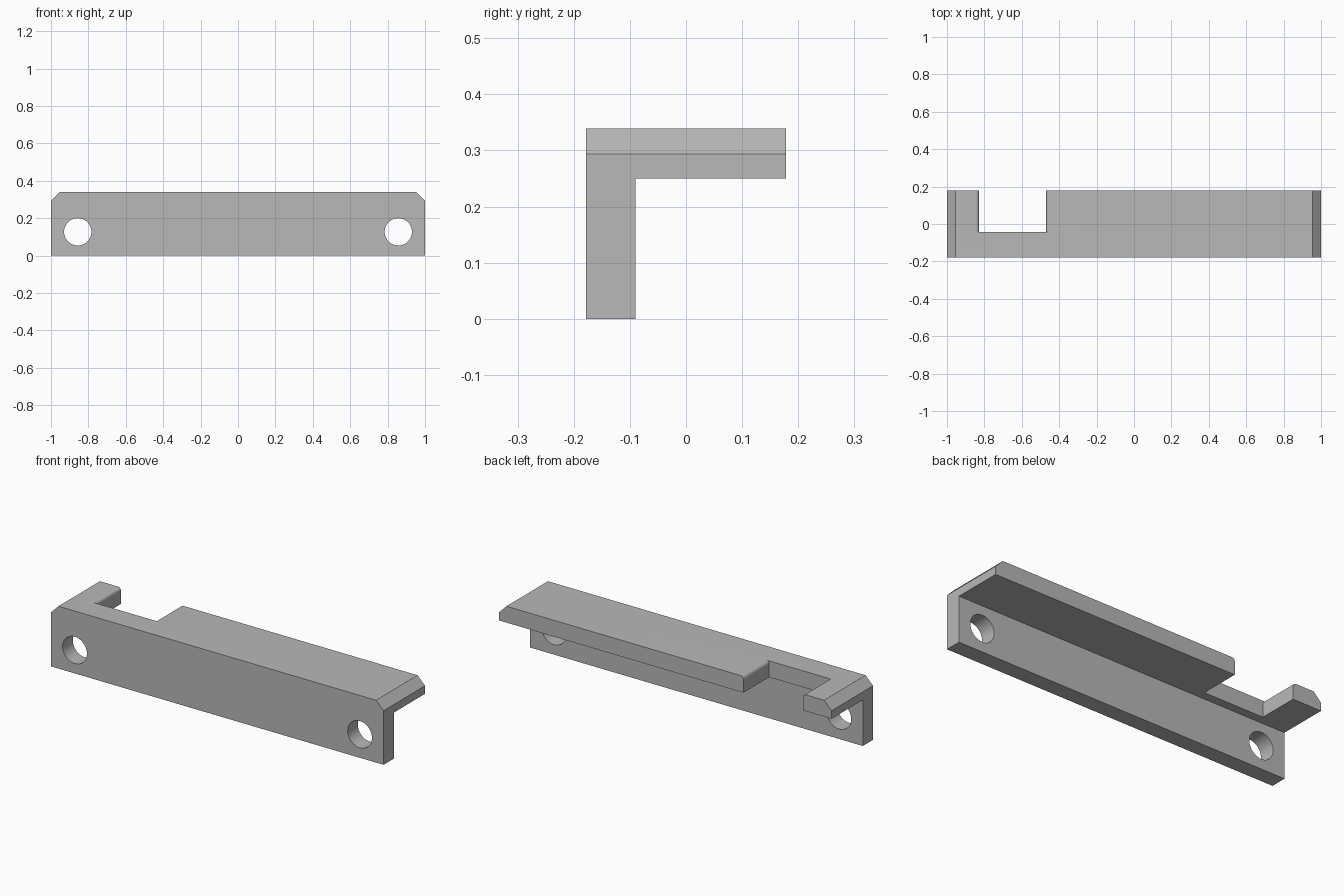
import bpy
import bmesh
import math

default = bpy.data.objects.get("Cube")
if default:
    bpy.data.objects.remove(default, do_unlink=True)

DEPTH, HEIGHT, BEVEL = 0.178, 0.339, 0.045
PLATE_BACK, SHELF_BOTTOM = -0.09, 0.25
NOTCH_LEFT, NOTCH_RIGHT, NOTCH_FRONT = -0.828, -0.47, -0.043
ROUND = 0.018

grey = bpy.data.materials.new("plain grey")
grey.use_nodes = True
colour = (0.48, 0.48, 0.48, 1)
grey.diffuse_color = colour
grey.node_tree.nodes["Principled BSDF"].inputs["Base Color"].default_value = colour


def extrude_profile(name, points, y0, y1):
    """Extrude an x-z outline along y into a solid."""
    bm = bmesh.new()
    face = bm.faces.new([bm.verts.new((x, y0, z)) for x, z in points])
    result = bmesh.ops.extrude_face_region(bm, geom=[face])
    moved = [v for v in result["geom"] if isinstance(v, bmesh.types.BMVert)]
    bmesh.ops.translate(bm, verts=moved, vec=(0, y1 - y0, 0))
    bmesh.ops.recalc_face_normals(bm, faces=bm.faces)
    mesh = bpy.data.meshes.new(name)
    bm.to_mesh(mesh)
    bm.free()
    mesh.materials.append(grey)
    obj = bpy.data.objects.new(name, mesh)
    bpy.context.collection.objects.link(obj)
    return obj


def cut(target, cutter):
    """Subtract the cutter, then discard it."""
    cutter.hide_render = True
    mod = target.modifiers.new("cut", 'BOOLEAN')
    mod.operation, mod.solver, mod.object = 'DIFFERENCE', 'EXACT', cutter
    bpy.context.view_layer.objects.active = target
    bpy.ops.object.modifier_apply(modifier=mod.name)
    bpy.data.objects.remove(cutter, do_unlink=True)


def arc(cx, cz, radius, start, end, steps):
    angles = [math.radians(start + (end - start) * i / steps) for i in range(steps + 1)]
    return [(cx + radius * math.cos(a), cz + radius * math.sin(a)) for a in angles]


# Full block with chamfered top corners
bracket = extrude_profile("angle_bracket", [
    (-1, 0), (1, 0), (1, HEIGHT - BEVEL), (1 - BEVEL, HEIGHT),
    (BEVEL - 1, HEIGHT), (-1, HEIGHT - BEVEL)], -DEPTH, DEPTH)

# Space beneath the shelf, behind the front plate
cut(bracket, extrude_profile("shelf_space_cutter", [
    (-2, -1), (2, -1), (2, SHELF_BOTTOM), (-2, SHELF_BOTTOM)], PLATE_BACK, 1))

# Shelf notch, whose sides roll over into the top face
top = HEIGHT - ROUND
outline = [(NOTCH_LEFT, 0.2), (NOTCH_RIGHT, 0.2)]
outline += arc(NOTCH_RIGHT + ROUND, top, ROUND, 180, 90, 8)
outline += [(NOTCH_RIGHT + ROUND, 0.5), (NOTCH_LEFT - ROUND, 0.5)]
outline += arc(NOTCH_LEFT - ROUND, top, ROUND, 90, 0, 8)
cut(bracket, extrude_profile("notch_cutter", outline, NOTCH_FRONT, 1))

# Screw holes through the front plate
for side in (-1, 1):
    circle = arc(side * 0.857, 0.127, 0.073, 0, 360, 48)[:-1]
    cut(bracket, extrude_profile("hole_cutter", circle, -1, 0.5))

# Smooth hole walls and rolled edges, keeping corners crisp
bpy.ops.object.select_all(action='DESELECT')
bracket.select_set(True)
bpy.context.view_layer.objects.active = bracket
bpy.ops.object.shade_smooth_by_angle(angle=math.radians(30))
